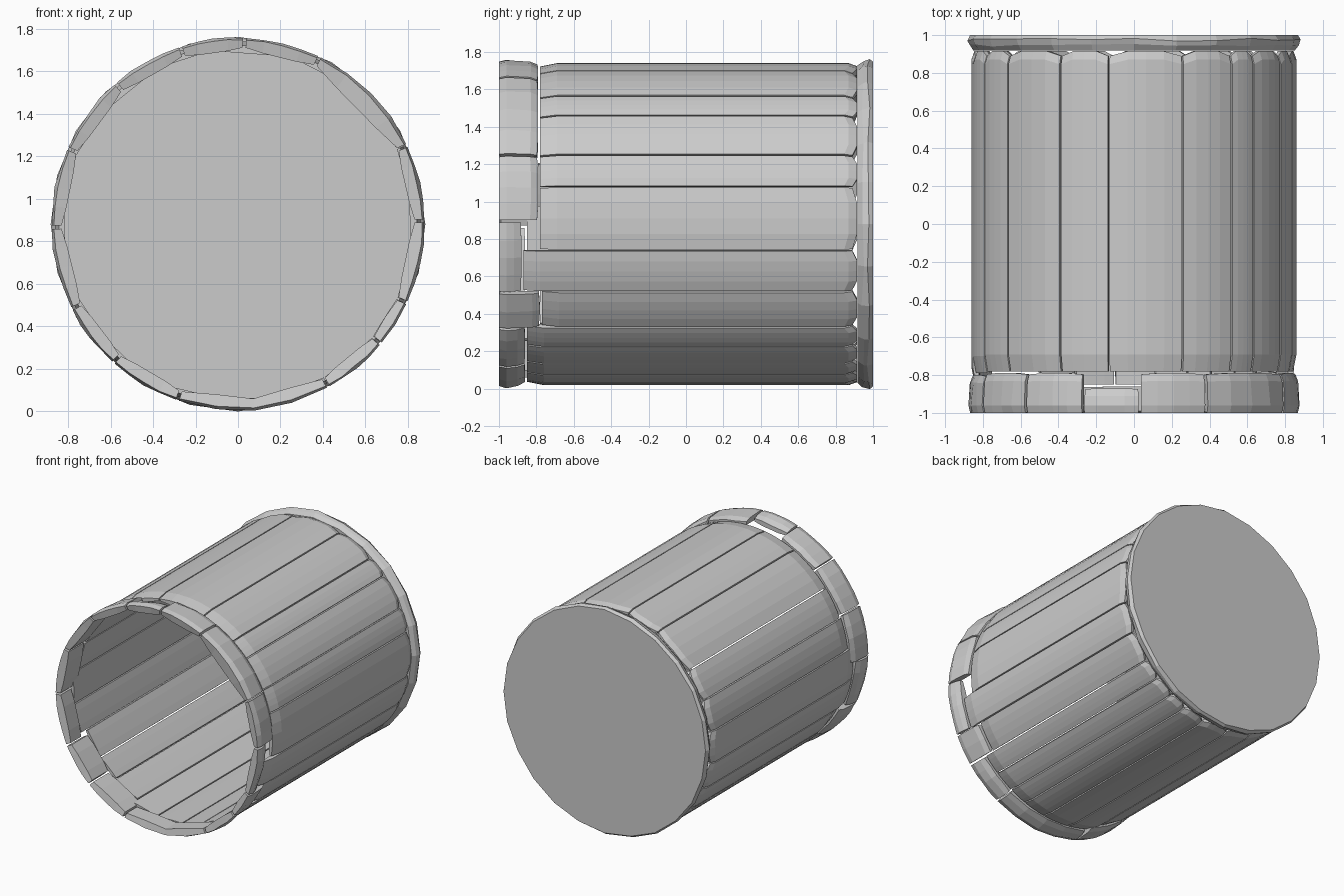
import bpy, bmesh, math, random

if "Cube" in bpy.data.objects:
    bpy.data.objects.remove(bpy.data.objects["Cube"])

random.seed(4)
CZ = 0.88  # height of the barrel axis


def arc_block(name, a0, a1, section, steps, jitter=0.0, end_shrink=0.0):
    """Loft an (r, y, chord) section around the y axis; chord points stay on a flat inner face."""
    bm = bmesh.new()
    a0, a1 = math.radians(a0), math.radians(a1)
    mid, half = (a0 + a1) / 2, (a1 - a0) / 2
    cr = sum(p[0] for p in section) / len(section)
    cy = sum(p[1] for p in section) / len(section)
    rings = []
    for i in range(steps + 1):
        a = a0 + (a1 - a0) * i / steps
        end = i in (0, steps)
        ring = []
        for r, y, chord in section:
            if chord:
                h = half if half < math.radians(20) else half / 2
                m = mid if h == half else mid + math.copysign(half / 2, a - mid)
                r = r * math.cos(h) / math.cos(a - m)
            elif not end:
                r += random.uniform(-jitter, 0)
            if end:
                r += (cr - r) * end_shrink
                y += (cy - y) * end_shrink * 0.3 if y > cy else 0
            ring.append(bm.verts.new((r * math.cos(a), y, CZ + r * math.sin(a))))
        rings.append(ring)
    n = len(section)
    for ra, rb in zip(rings, rings[1:]):
        for j in range(n):
            bm.faces.new((ra[j], ra[(j + 1) % n], rb[(j + 1) % n], rb[j]))
    bm.faces.new(rings[0])
    bm.faces.new(rings[-1])
    finish(bm, name)


def finish(bm, name):
    bmesh.ops.recalc_face_normals(bm, faces=bm.faces[:])
    me = bpy.data.meshes.new(name)
    bm.to_mesh(me)
    bm.free()
    ob = bpy.data.objects.new(name, me)
    bpy.context.collection.objects.link(ob)
    return ob


# Front rim: chipped blocks as (start angle, back edge y)
rim = [(-109, -0.86), (-61, -0.86), (-40, -0.78), (-25, -0.88), (1, -0.79),
       (25, -0.79), (64, -0.79), (88, -0.87), (108, -0.79), (131, -0.79),
       (156, -0.80), (181, -0.86), (207, -0.79), (228, -0.80), (251, -0.86)]
for (a, back), (b, _) in zip(rim, rim[1:]):
    section = [(0.825, -0.99, True), (0.825, back, True), (0.855, back, False),
               (0.873, back - 0.04, False), (0.882, -0.96, False), (0.87, -1.0, False)]
    arc_block("rim_block", a + 0.5, b - 0.5, section, 4 if b - a > 18 else 2, 0.008, 0.2)


def rim_back(angle):
    return [y for a, y in rim if a <= angle][-1]


# Long planks forming the wall
gaps = [-97, -82, -70, -60.5, -50, -40, -25, -9.4, 13.5, 25.5, 42.5, 53, 72.5,
        99, 117, 141, 157, 173, 190, 205, 220, 233, 248, 263]
for a, b in zip(gaps, gaps[1:]):
    y0 = rim_back((a + b) / 2) + 0.01
    section = [(0.825, y0, True), (0.825, 0.915, True), (0.845, 0.915, False),
               (0.861, 0.87, False), (0.861, y0 + 0.09, False), (0.843, y0, False)]
    arc_block("wall_plank", a + 0.3, b - 0.3, section, 4, 0.0, 0.1)

# Solid back cap with a hewn edge
N = 24
bm = bmesh.new()
rings = []
for r, y in [(0.85, 0.918), (0.872, 0.945), (0.882, 0.975), (0.868, 1.0)]:
    ring = []
    for i in range(N):
        a = 2 * math.pi * i / N
        rr = r - (random.uniform(0, 0.008) if i % 6 else 0)
        yy = y + (random.uniform(-0.008, 0.008) if 0.93 < y < 0.99 else 0)
        ring.append(bm.verts.new((rr * math.cos(a), yy, CZ + rr * math.sin(a))))
    rings.append(ring)
for ra, rb in zip(rings, rings[1:]):
    for i in range(N):
        bm.faces.new((ra[i], ra[(i + 1) % N], rb[(i + 1) % N], rb[i]))
bm.faces.new(rings[0])
bm.faces.new(rings[-1])
finish(bm, "back_cap")
